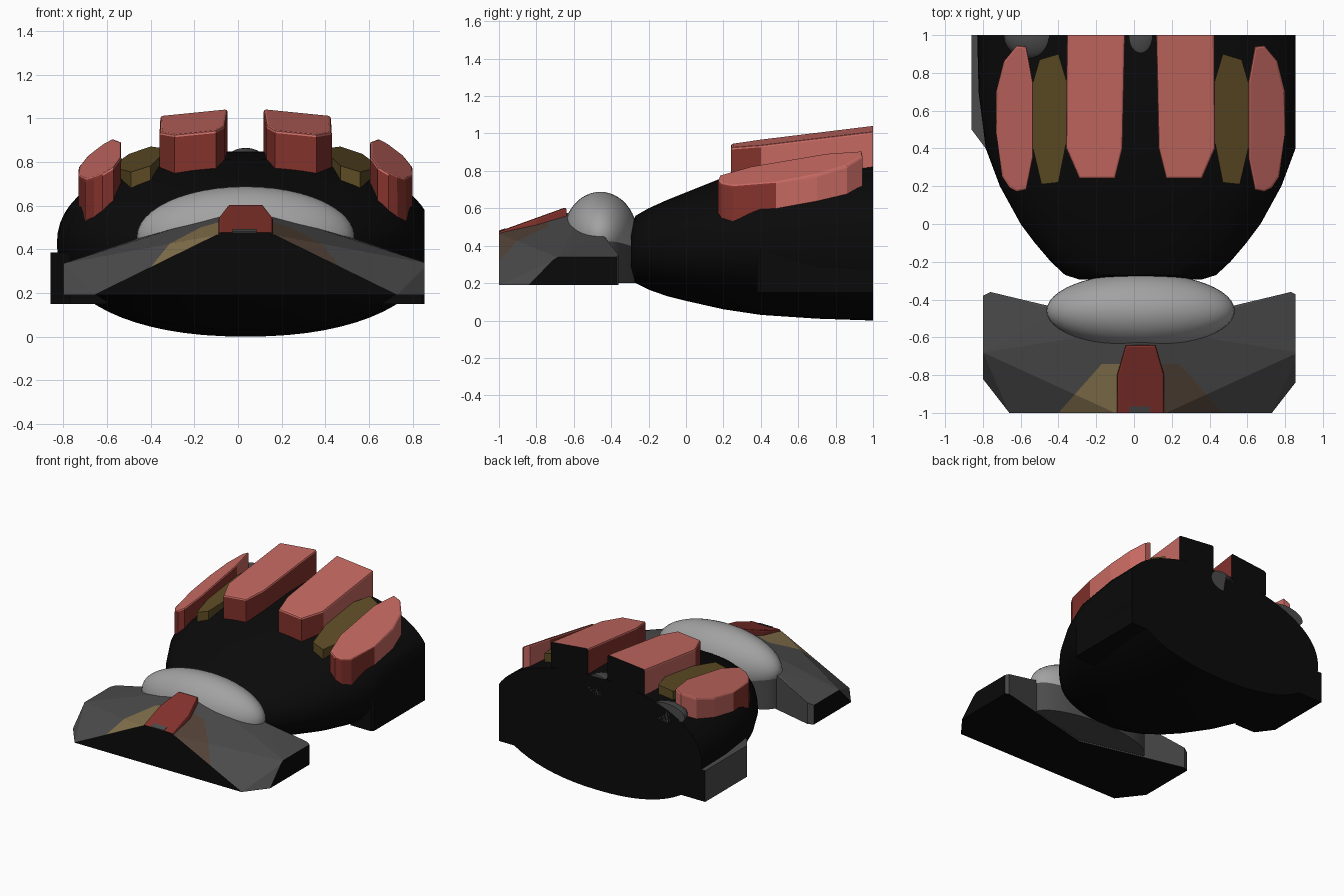
import bpy, bmesh, math
from mathutils import Vector

CX = 0.035      # mirror plane of the shape
XMAX = 0.855    # the +x side is sliced flat here

if "Cube" in bpy.data.objects:
    bpy.data.objects.remove(bpy.data.objects["Cube"])


def material(name, r, g, b):
    m = bpy.data.materials.new(name)
    m.use_nodes = True
    m.diffuse_color = (r, g, b, 1)
    m.node_tree.nodes["Principled BSDF"].inputs["Base Color"].default_value = (r, g, b, 1)
    return m


black = material("black", 0.003, 0.003, 0.003)
gray = material("dark gray", 0.07, 0.07, 0.07)
light_gray = material("light gray", 0.36, 0.36, 0.36)
salmon = material("salmon", 0.56, 0.14, 0.12)
red = material("dark red", 0.23, 0.032, 0.025)
olive = material("olive", 0.11, 0.072, 0.018)
tan = material("tan", 0.22, 0.16, 0.07)
brown = material("brown", 0.085, 0.055, 0.038)


def flip(points):
    return [(2 * CX - p[0],) + tuple(p[1:]) for p in points]


def finish(name, bm, mats, rule=None, smooth=False):
    """Slice to the flat end planes, colour the faces and make the object."""
    for co, no in (((XMAX, 0, 0), (1, 0, 0)), ((0, 1, 0), (0, 1, 0)), ((0, -1, 0), (0, -1, 0))):
        bmesh.ops.bisect_plane(bm, geom=bm.verts[:] + bm.edges[:] + bm.faces[:],
                               plane_co=co, plane_no=no, clear_outer=True)
        rim = [e for e in bm.edges if e.is_boundary]
        if rim:
            bmesh.ops.holes_fill(bm, edges=rim, sides=0)
    bmesh.ops.recalc_face_normals(bm, faces=bm.faces[:])
    bm.normal_update()
    for f in bm.faces:
        f.smooth = False
        if rule:
            f.material_index = rule(f.normal, f.calc_center_median())
    mesh = bpy.data.meshes.new(name)
    bm.to_mesh(mesh)
    bm.free()
    for m in mats:
        mesh.materials.append(m)
    ob = bpy.data.objects.new(name, mesh)
    bpy.context.collection.objects.link(ob)
    if smooth:
        bpy.ops.object.select_all(action='DESELECT')
        ob.select_set(True)
        bpy.context.view_layer.objects.active = ob
        bpy.ops.object.shade_smooth_by_angle(angle=math.radians(35))
    return ob


def hull(points):
    bm = bmesh.new()
    for p in points:
        bm.verts.new(p)
    res = bmesh.ops.convex_hull(bm, input=bm.verts[:])
    loose = [v for v in bm.verts if not v.link_faces]
    bmesh.ops.delete(bm, geom=loose, context='VERTS')
    return bm


def slab(outline, top, depth, bevel):
    """Upright prism whose sloping top follows top(x, y)."""
    bm = bmesh.new()
    up = [bm.verts.new((x, y, top(x, y))) for x, y in outline]
    low = [bm.verts.new((x, y, top(x, y) - depth)) for x, y in outline]
    lid = bm.faces.new(up)
    bm.faces.new(low[::-1])
    n = len(up)
    for i in range(n):
        bm.faces.new((up[i], low[i], low[(i + 1) % n], up[(i + 1) % n]))
    if bevel:
        bmesh.ops.bevel(bm, geom=lid.edges[:], offset=bevel, segments=2,
                        profile=0.5, affect='EDGES')
    return bm


def loft(rings):
    bm = bmesh.new()
    loops = [[bm.verts.new(p) for p in ring] for ring in rings]
    n = len(loops[0])
    for a, b in zip(loops, loops[1:]):
        for i in range(n):
            bm.faces.new((a[i], a[(i + 1) % n], b[(i + 1) % n], b[i]))
    bm.faces.new(loops[0])
    bm.faces.new(loops[-1][::-1])
    return bm


def ellipsoid(centre, radii, seg=48):
    bm = bmesh.new()
    bmesh.ops.create_uvsphere(bm, u_segments=seg, v_segments=seg // 2, radius=1)
    for v in bm.verts:
        v.co = Vector(centre) + Vector([a * b for a, b in zip(v.co, radii)])
    return bm


# Main shell: rounded cross-sections (y, half width, bottom, top)
sections = [(-.295, .32, .26, .5), (-.27, .40, .2, .56), (-.2, .475, .165, .6),
            (-.1, .56, .13, .645), (0, .635, .105, .685), (.2, .745, .06, .765),
            (.4, .82, .03, .815), (.7, .858, .01, .845), (1, .865, .0, .85)]


def section(y, w, lo, hi, n=64, power=2 / 2.2):
    ring = []
    for i in range(n):
        t = 2 * math.pi * i / n
        c, s = math.cos(t), math.sin(t)
        ring.append((CX + w * math.copysign(abs(c) ** power, c), y,
                     (lo + hi) / 2 + (hi - lo) / 2 * math.copysign(abs(s) ** power, s)))
    return ring


finish("shell", loft([section(*s) for s in sections]), [black], smooth=True)

# Side fins, the right one sliced by the flat side
fin = [(x, y, z) for x, y in ((-.86, 1), (-.86, .5), (-.77, .38), (-.6, .38), (-.6, 1))
       for z in (.15, .385)]
for side, pts in (("right", fin), ("left", flip(fin))):
    finish(side + "_fin", hull(pts), [gray, black],
           lambda n, c: int(n.y < -.3 or n.z < -.3 or n.y > .9 or n.x > .9))

# Raised pads and the flat inlays between them
outer = [(-.62, .17), (-.57, .18), (-.535, .35), (-.535, .75), (-.57, .94), (-.62, .945),
         (-.69, .86), (-.73, .7), (-.73, .48), (-.7, .25), (-.66, .19)]
middle = [(-.29, .24), (-.1, .24), (-.06, .4), (-.045, 1.1), (-.355, 1.1), (-.36, .4)]
inlay = [(-.49, .21), (-.4, .22), (-.355, .45), (-.355, .75), (-.4, .9),
         (-.5, .87), (-.535, .75), (-.535, .4)]


def pad_rule(n, c):
    outward = n.x * (c.x - CX) > 0 and abs(n.x) > .3
    return 0 if n.z > .3 or (outward and c.y > .42) or .8 < c.y < .99 else (2 if c.y > .99 else 1)


for side in ("right", "left"):
    def at(x):
        return x if side == "right" else 2 * CX - x

    def place(outline):
        return outline if side == "right" else flip(outline)

    finish(side + "_outer_pad",
           slab(place(outer), lambda x, y: .69 + .17 * (y - .17) + .55 * (at(x) + .73), .19, .012),
           [salmon, red, black], pad_rule)
    finish(side + "_middle_pad",
           slab(place(middle), lambda x, y: .935 + .12 * (y - .24) + .1 * (at(x) + .2), .19, .012),
           [salmon, red, black], pad_rule)
    finish(side + "_inlay",
           slab(place(inlay), lambda x, y: .765 + .13 * (y - .2) + .3 * (at(x) + .45), .12, 0),
           [olive])

# Knuckles barely breaking the shell at the back
for name, c, r in (("centre_knuckle", (.035, 1, .79), (.1, .15, .075)),
                   ("right_knuckle", (-.54, 1, .735), (.15, .13, .07))):
    finish(name, ellipsoid(c, r, 24), [gray], smooth=True)

# Ball joint and the neck under it
finish("ball_joint", ellipsoid((CX, -.458, .46), (.498, .197, .228)), [light_gray], smooth=True)
neck = [[(CX + .49 * math.cos(t), -.455 + .185 * math.sin(t), z)
         for t in [2 * math.pi * i / 48 for i in range(48)]] for z in (.2, .46)]
finish("neck", loft(neck), [gray], smooth=True)

# Front plate, two mirrored halves with a coloured panel on each
plate = [(-.66, -1, .19), (-.8, -.82, .19), (-.8, -.68, .335), (-.8, -.38, .335),
         (-.8, -.38, .19), (-.76, -.36, .35), (-.76, -.36, .19), (-.4, -.46, .47),
         (-.4, -.46, .19), (CX, -.55, .6), (CX, -.55, .19), (CX, -1, .465),
         (CX, -1, .19), (-.1, -1, .465)]
for side, pts, panel, s in (("right", plate, tan, 1), ("left", flip(plate), brown, -1)):
    bm = hull(pts)
    corner = Vector((CX + s * (-.4 - CX), -1, 0))
    across = Vector((s * .26, -.23, 0))
    for co, no in ((corner, across), (Vector((0, -.74, 0)), Vector((0, 1, 0)))):
        bmesh.ops.bisect_plane(bm, geom=bm.verts[:] + bm.edges[:] + bm.faces[:],
                               plane_co=co, plane_no=no)

    def plate_rule(n, c):
        if n.z > .1:
            return 2 if c.y < -.74 and (c - corner).dot(across) > 0 else 0
        return 0 if n.y > .5 else 1
    finish(side + "_front_plate", bm, [gray, black, panel], plate_rule)

# Red ridge along the front plate with a small gray tab
ridge = [(-.09, -1.1), (.16, -1.1), (.16, -.8), (.115, -.64), (-.045, -.64), (-.09, -.8)]
finish("front_ridge", slab(ridge, lambda x, y: .477 + .36 * (y + 1), .05, .012),
       [red, black], lambda n, c: int(n.y < -.9))
tab = [(-.025, -1), (.085, -1), (.085, -.965), (-.025, -.965)]
finish("ridge_tab", slab(tab, lambda x, y: .481 + .36 * (y + 1), .008, 0), [gray])
